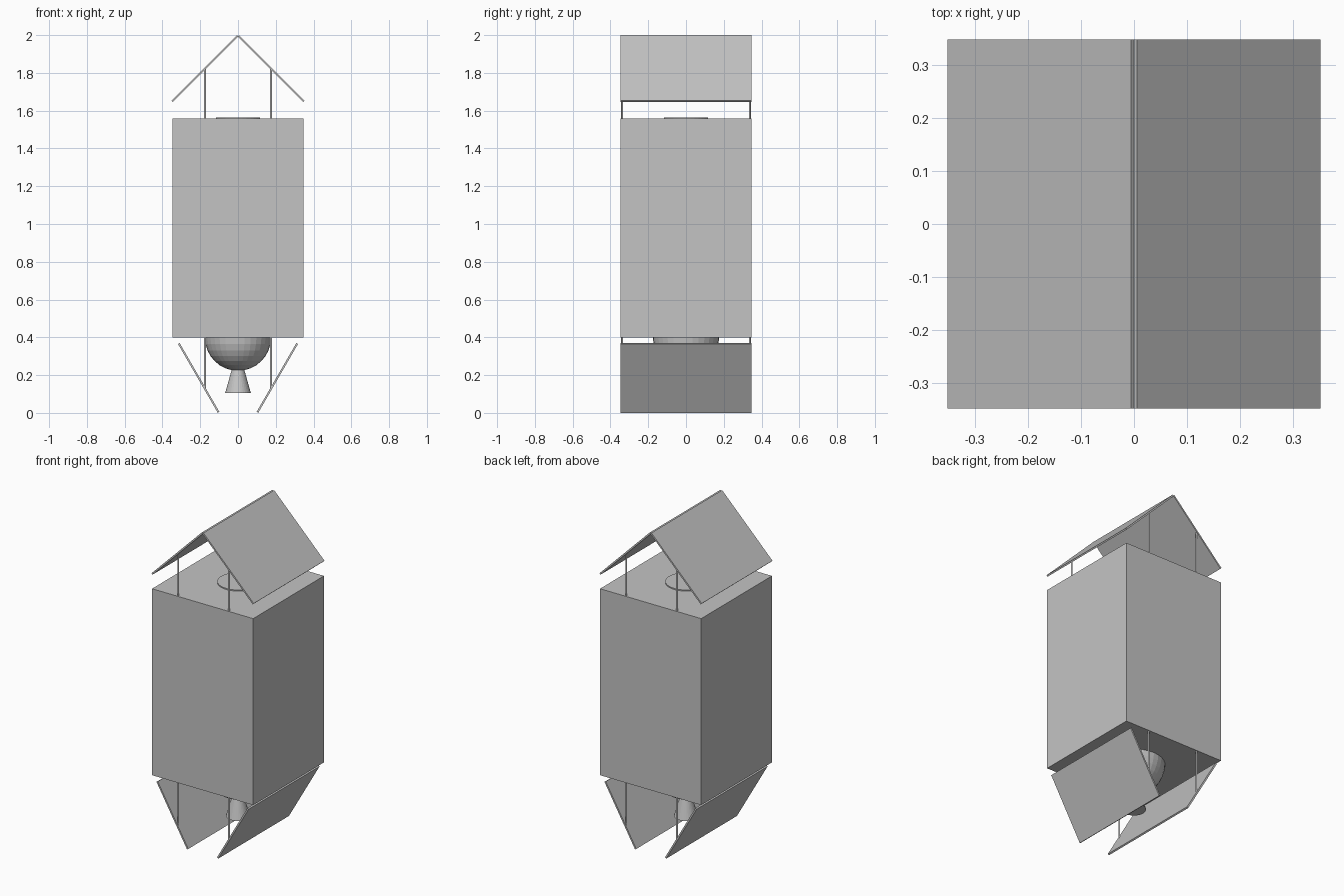
import bpy, math

if "Cube" in bpy.data.objects:
    bpy.data.objects.remove(bpy.data.objects["Cube"])

grey = bpy.data.materials.new("light_grey")
grey.diffuse_color = (0.55, 0.55, 0.55, 1)
grey.use_nodes = True
grey.node_tree.nodes["Principled BSDF"].inputs["Base Color"].default_value = grey.diffuse_color


def finish(name):
    ob = bpy.context.object
    ob.name = name
    ob.data.materials.append(grey)
    return ob


def box(name, loc, size, tilt=0):
    bpy.ops.mesh.primitive_cube_add(size=1, location=loc, rotation=(0, tilt, 0))
    ob = finish(name)
    ob.scale = size
    return ob


def cone(name, r_low, r_high, z0, z1, x=0, y=0, sides=32):
    bpy.ops.mesh.primitive_cone_add(vertices=sides, radius1=r_low, radius2=r_high,
                                    depth=z1 - z0, location=(x, y, (z0 + z1) / 2))
    return finish(name)


# main body
box("body", (0, 0, 0.978), (0.696, 0.696, 1.16))

# round cap on the top of the body
cone("top_cap", 0.117, 0.117, 1.54, 1.565)

# domed tank half sunk into the underside, with its nozzle
bpy.ops.mesh.primitive_uv_sphere_add(segments=32, ring_count=16, radius=0.175,
                                     location=(0, 0, 0.398))
finish("tank")
cone("nozzle", 0.068, 0.030, 0.105, 0.24)

for side, s in (("left", -1), ("right", 1)):
    # sloping roof panel and lower panel
    box(side + "_roof_panel", (s * 0.175, 0, 1.823), (0.49, 0.696, 0.01),
        s * math.radians(45))
    box(side + "_lower_panel", (s * 0.208, 0, 0.185), (0.42, 0.696, 0.01),
        -s * math.radians(60))
    # thin rods holding the panels
    for end, t in (("front", -1), ("back", 1)):
        cone(f"{side}_{end}_upper_rod", 0.005, 0.005, 1.54, 1.823, s * 0.175, t * 0.338, 12)
        cone(f"{side}_{end}_lower_rod", 0.005, 0.005, 0.13, 0.42, s * 0.175, t * 0.338, 12)
